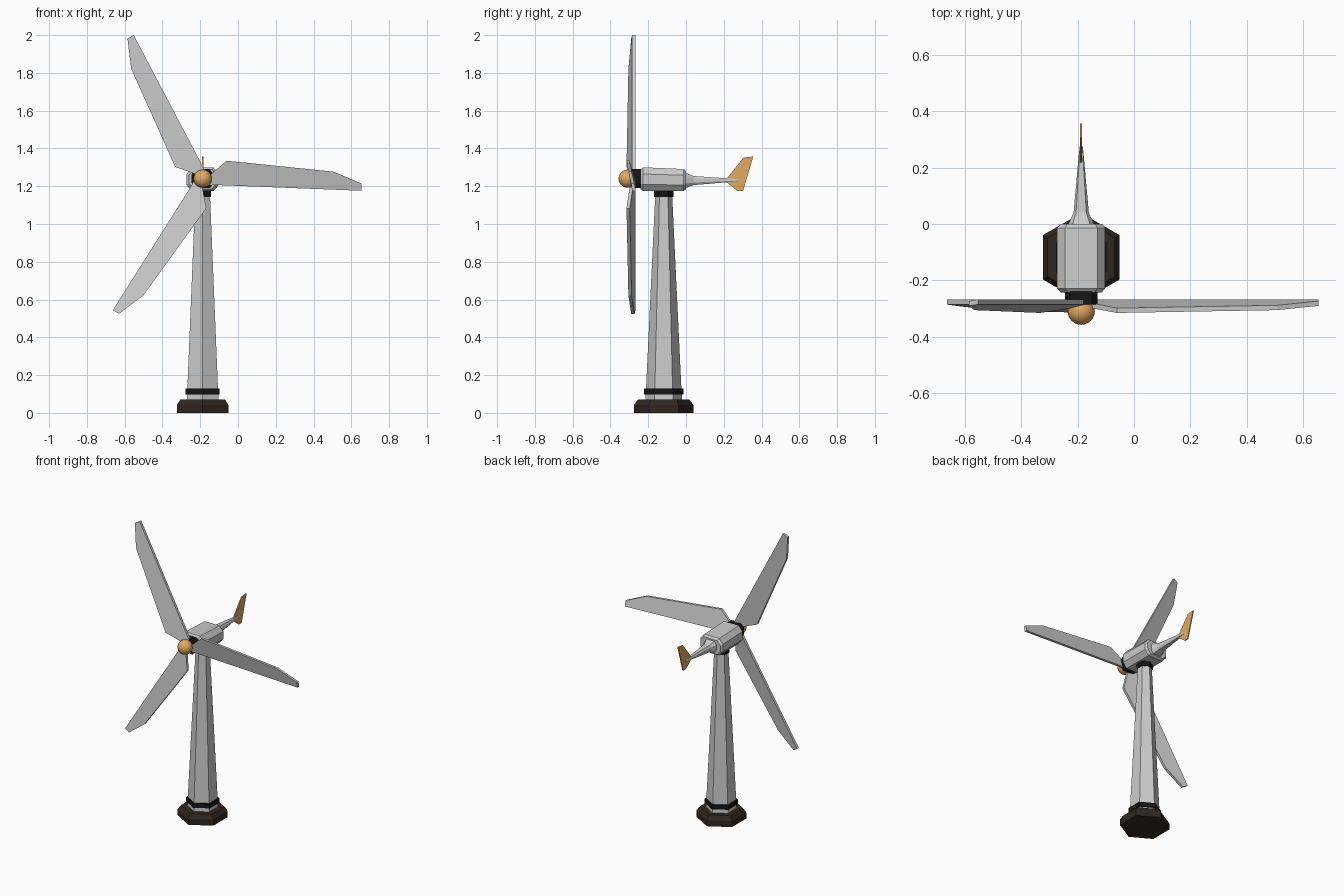
import bpy, bmesh
from math import cos, sin, pi, radians
from mathutils import Vector

if "Cube" in bpy.data.objects:
    bpy.data.objects.remove(bpy.data.objects["Cube"])

CX, TY, HZ = -0.187, -0.118, 1.24     # axis x, tower y, hub height


def material(name, col):
    m = bpy.data.materials.new(name)
    m.diffuse_color = (*col, 1)
    m.use_nodes = True
    m.node_tree.nodes["Principled BSDF"].inputs["Base Color"].default_value = m.diffuse_color
    return m


BROWN = material("dark_brown", (0.028, 0.02, 0.014))
BLACK = material("black", (0.008, 0.008, 0.008))
ORANGE = material("orange", (0.76, 0.4, 0.12))


def loft(name, rings, mat=None):
    """Skin a list of equal-length point rings and cap both ends."""
    bm = bmesh.new()
    vs = [[bm.verts.new(p) for p in r] for r in rings]
    n = len(vs[0])
    for a, b in zip(vs, vs[1:]):
        for i in range(n):
            j = (i + 1) % n
            bm.faces.new((a[i], a[j], b[j], b[i]))
    bm.faces.new(vs[0][::-1])
    bm.faces.new(vs[-1])
    bmesh.ops.recalc_face_normals(bm, faces=bm.faces)
    me = bpy.data.meshes.new(name)
    bm.to_mesh(me)
    bm.free()
    ob = bpy.data.objects.new(name, me)
    bpy.context.collection.objects.link(ob)
    if mat:
        me.materials.append(mat)
    return ob


def hex_stack(name, profile, mat=None):
    """Upright hexagonal part from (radius, z) pairs, corners toward front and back."""
    return loft(name, [[(CX + r * sin(k * pi / 3), TY + r * cos(k * pi / 3), z)
                        for k in range(6)] for r, z in profile], mat)


def octagon(y, w, top, bottom, cw=0.33, ch=0.28):
    """Chamfered rectangle across the y axis."""
    h, c = (top - bottom) / 2, (top + bottom) / 2
    pts = [(w, h * (1 - 2 * ch)), (w * (1 - cw), h)]
    pts += [(-x, z) for x, z in pts[::-1]]
    pts += [(-x, -z) for x, z in pts]
    return [(CX + x, y, c + z) for x, z in pts]


# Tower
hex_stack("base", [(0.157, 0), (0.157, 0.042), (0.137, 0.07)], BROWN)
hex_stack("tower", [(0.098, 0.065), (0.094, 0.12), (0.045, 1.15)])
hex_stack("lower_collar", [(0.104, 0.097), (0.104, 0.128)], BLACK)
hex_stack("upper_collar", [(0.051, 1.142), (0.051, 1.18)], BLACK)

# Nacelle with bevelled ends, and the tapering tail boom
loft("nacelle", [octagon(-0.242, 0.073, 1.288, 1.186),
                 octagon(-0.228, 0.085, 1.3, 1.174),
                 octagon(-0.014, 0.085, 1.291, 1.174),
                 octagon(0.0, 0.075, 1.28, 1.184)])
loft("tail_boom", [octagon(-0.005, 0.046, 1.272, 1.19),
                   octagon(0.008, 0.042, 1.267, 1.194),
                   octagon(0.04, 0.027, 1.254, 1.206),
                   octagon(0.275, 0.006, 1.238, 1.226)])

# Rotor bearing and hub
loft("bearing_ring", [octagon(y, 0.058, HZ + 0.05, HZ - 0.05) for y in (-0.285, -0.235)], BLACK)
bpy.ops.mesh.primitive_uv_sphere_add(segments=24, ring_count=14, radius=0.048,
                                     location=(CX, -0.309, HZ))
hub = bpy.context.object
hub.name = "hub"
hub.data.materials.append(ORANGE)
bpy.ops.object.shade_smooth()

# Blades: outline as (x, z, front y, back y), pitched so the leading edge sits forward
blade = [(0.02, 0.004, -0.295, -0.277), (0.127, 0.095, -0.315, -0.298),
         (0.693, 0.037, -0.305, -0.288), (0.841, -0.026, -0.290, -0.273),
         (0.841, -0.064, -0.285, -0.267), (0.03, -0.032, -0.285, -0.267)]
for n in range(3):
    a = radians(120 * n)

    def place(x, z, y):
        return (CX + x * cos(a) - z * sin(a), y, HZ + x * sin(a) + z * cos(a))
    loft(f"blade_{n + 1}", [[place(x, z, f) for x, z, f, b in blade],
                            [place(x, z, b) for x, z, f, b in blade]])

# Tail fin
fin = [(0.206, 1.228), (0.305, 1.352), (0.356, 1.357), (0.302, 1.175), (0.272, 1.175)]
loft("tail_fin", [[(CX + s, y, z) for y, z in fin] for s in (-0.0035, 0.0035)], ORANGE)
